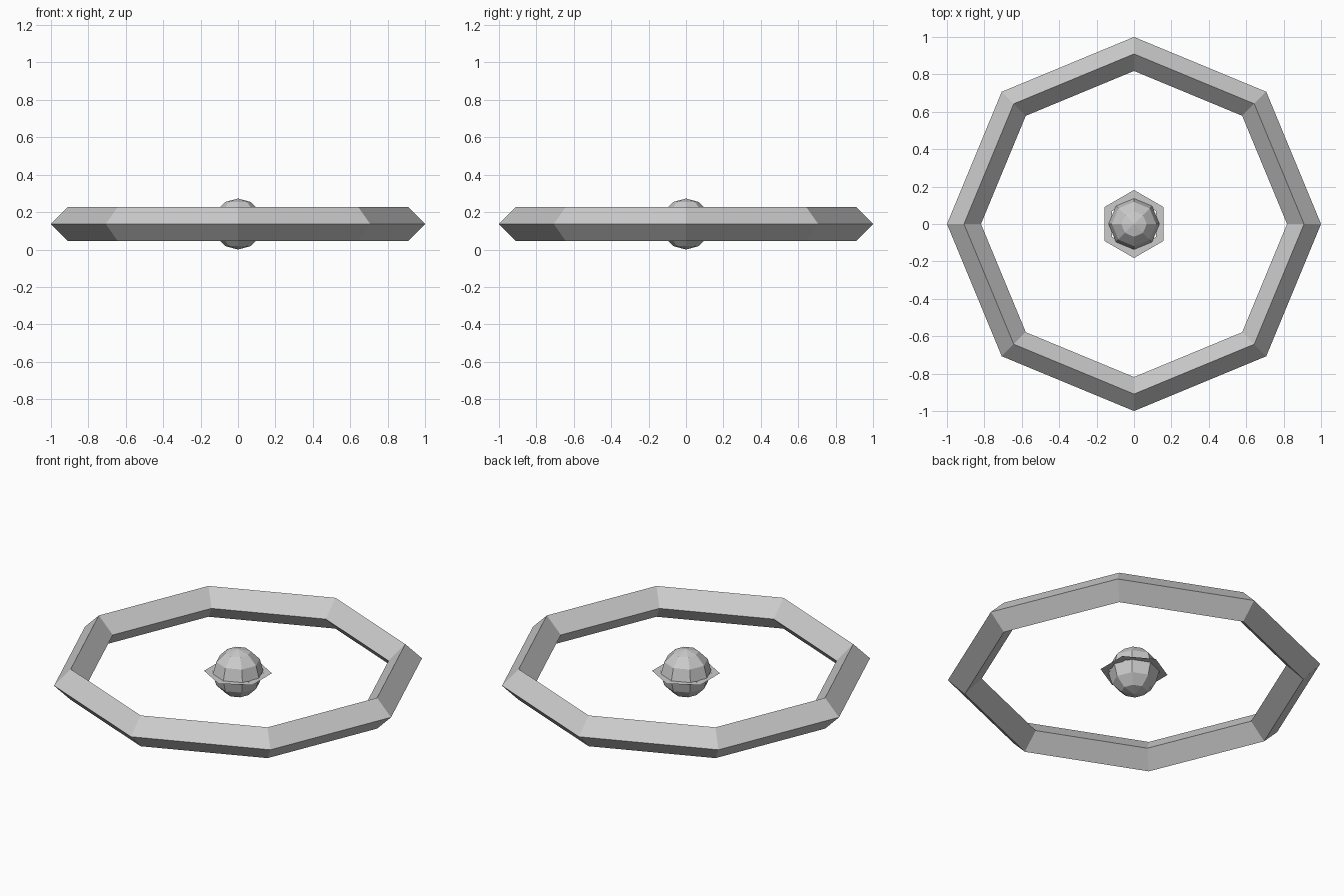
import bpy, math

if "Cube" in bpy.data.objects:
    bpy.data.objects.remove(bpy.data.objects["Cube"])

S = 1 / 1.1            # scales the outer ring to a 1 unit radius
Z = 0.15 * S           # common centre height: the core rests on z = 0

# Outer octagonal ring with a diamond cross-section
bpy.ops.mesh.primitive_torus_add(major_segments=8, minor_segments=4,
                                 major_radius=1.0 * S, minor_radius=0.1 * S,
                                 location=(0, 0, Z))
bpy.context.object.name = "outer_ring"
bpy.ops.object.shade_flat()

# Faceted ball at the centre
bpy.ops.mesh.primitive_uv_sphere_add(segments=8, ring_count=6,
                                     radius=0.15 * S, location=(0, 0, Z))
bpy.context.object.name = "core_ball"
bpy.ops.object.shade_flat()


def flat_ring(name, sides, inner, outer, z):
    """Thin flat polygonal ring with a corner pointing to +y."""
    verts = []
    for r in (inner, outer):
        for i in range(sides):
            a = math.pi / 2 + 2 * math.pi * i / sides
            verts.append((r * math.cos(a), r * math.sin(a), 0))
    faces = []
    for i in range(sides):
        j = (i + 1) % sides
        faces.append((i, sides + i, sides + j, j))
    mesh = bpy.data.meshes.new(name)
    mesh.from_pydata(verts, [], faces)
    obj = bpy.data.objects.new(name, mesh)
    obj.location.z = z
    bpy.context.collection.objects.link(obj)
    return obj


# Hexagonal collar around the ball
flat_ring("hex_collar", 6, 0.15 * S, 0.2 * S, Z)
